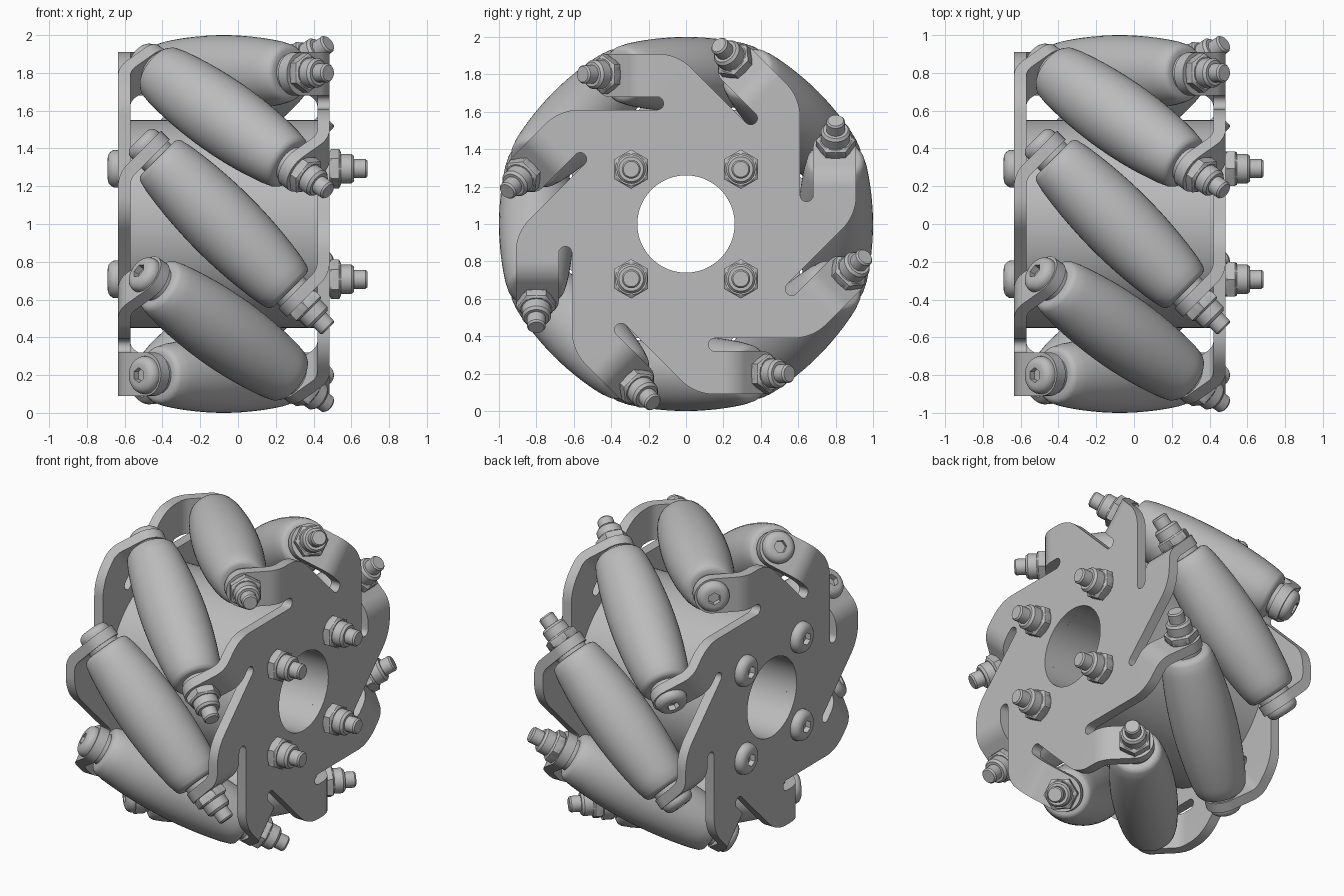
import bpy, bmesh
from math import sin, cos, tan, pi, radians, sqrt
from mathutils import Matrix, Vector

if "Cube" in bpy.data.objects:
    bpy.data.objects.remove(bpy.data.objects["Cube"], do_unlink=True)

gray = bpy.data.materials.new("plain_gray")
gray.use_nodes = True
gray.diffuse_color = (0.5, 0.5, 0.5, 1)
gray.node_tree.nodes["Principled BSDF"].inputs["Base Color"].default_value = (0.5, 0.5, 0.5, 1)

MID = -0.075         # middle of the wheel along its axle
RING = 0.8           # distance of roller centres from the axle
PLATE_X = 0.4525     # mid plane of the right plate
THICK = 0.065
EDGE, NECK, SLOT = 0.91, 0.61, 0.68   # arm outer edge, body edge, tab inner edge
BORE = 0.26


def finish(bm):
    """Clean a bmesh and turn it into a mesh with the gray material."""
    bmesh.ops.remove_doubles(bm, verts=bm.verts, dist=1e-4)
    bmesh.ops.recalc_face_normals(bm, faces=bm.faces)
    mesh = bpy.data.meshes.new("part")
    bm.to_mesh(mesh)
    bm.free()
    mesh.materials.append(gray)
    return mesh


def place(name, mesh, matrix=None):
    obj = bpy.data.objects.new(name, mesh)
    bpy.context.collection.objects.link(obj)
    obj.matrix_world = matrix or Matrix()
    return obj


def smooth(obj):
    bpy.ops.object.select_all(action='DESELECT')
    obj.select_set(True)
    bpy.context.view_layer.objects.active = obj
    bpy.ops.object.shade_smooth_by_angle(angle=radians(32))


def lathe(profile, segs=36, closed=False):
    """Spin (position, radius, shape) rows round local x; 'hex' rows are six-sided."""
    bm = bmesh.new()
    rings = []
    for t, r, *shape in profile:
        ring = []
        for i in range(segs):
            a = 2 * pi * i / segs
            k = cos(pi / 6) / cos(a % (pi / 3) - pi / 6) if shape else 1
            ring.append(bm.verts.new((t, r * k * sin(a), r * k * cos(a))))
        rings.append(ring)
    if closed:
        rings.append(rings[0])
    for p, q in zip(rings, rings[1:]):
        for i in range(segs):
            j = (i + 1) % segs
            bm.faces.new((p[i], p[j], q[j], q[i]))
    if not closed:
        bm.faces.new(rings[0])
        bm.faces.new(rings[-1])
    return finish(bm)


def nut(b):
    """Lock nut with a protruding bolt end, seated at position b."""
    return lathe([(b, .09), (b + .008, .105, 'hex'), (b + .05, .105, 'hex'), (b + .06, .085),
                  (b + .06, .078), (b + .115, .078), (b + .13, .066), (b + .13, .05),
                  (b + .19, .05), (b + .2, .042)])


def button_head(b):
    """Domed bolt head with a hex socket, seated at position b and facing -x."""
    dome = [(b - .012 - .043 * sin(a), .055 + .045 * cos(a))
            for a in (pi / 2 * i / 6 for i in range(7))]
    return lathe([(b, .1)] + dome + [(b - .055, .04, 'hex'), (b - .02, .04, 'hex')])


def sector(u, v, k, x):
    """Arm coordinates (tangential u, radial v) of arm k to world space."""
    a = k * pi / 4
    return Vector((x, v * cos(a) - u * sin(a), 1 + v * sin(a) + u * cos(a)))


def plate():
    """Slotted disc with eight bent tabs."""
    bm = bmesh.new()
    fold = 0.2
    bend = (0.253 - fold) / tan(pi / 8)
    hole, half = 0.389, (EDGE - SLOT) / 2
    vm = (EDGE + SLOT) / 2
    # rounded shoulder where the body edge meets the next arm
    rad = 0.25
    cu = EDGE - NECK * sqrt(2) + rad * tan(pi / 8)
    shoulder = [(cu - rad * sin(a), EDGE - rad + rad * cos(a))
                for a in (pi / 4 * (8 - i) / 8 for i in range(9))]
    # rounded slot end
    sr = (SLOT - NECK) / 2
    slot = [(0.155 - sr * sin(a), NECK + sr + sr * cos(a))
            for a in (pi * i / 10 for i in range(11))]
    outline = shoulder + [(fold, EDGE), (fold, SLOT)] + slot
    su, sv = shoulder[0]
    nxt = ((su + sv) / sqrt(2), (sv - su) / sqrt(2))
    start = Vector(nxt).normalized()
    # bore arc running back to the start of the sector
    arc = []
    for i in range(13):
        a = pi / 4 * i / 12
        arc.append((BORE * (start.x * cos(a) - start.y * sin(a)),
                    BORE * (start.x * sin(a) + start.y * cos(a))))
    outline += [nxt] + arc
    # tab rows: (u, x, half width) through the bend to the round end
    rows = [(fold + bend * sin(a), PLATE_X - bend * (1 - cos(a)), half)
            for a in (pi / 4 * i / 8 for i in range(9))]
    for i in range(11):
        b = pi / 2 * i / 10
        s = half * sin(b) / sqrt(2)
        rows.append((hole + s, PLATE_X - (hole + s - 0.253), half * cos(b)))
    for k in range(8):
        bm.faces.new([bm.verts.new(sector(u, v, k, PLATE_X)) for u, v in outline])
        pairs = [(bm.verts.new(sector(u, vm - w, k, x)), bm.verts.new(sector(u, vm + w, k, x)))
                 for u, x, w in rows]
        for (a, b), (c, d) in zip(pairs, pairs[1:]):
            bm.faces.new((a, b, d, c))
    return finish(bm)


# Side plates: the left one is the right one turned half round
turn = Matrix.Translation((2 * MID, 0, 0)) @ Matrix.Rotation(pi, 4, 'Z')
for name, m in (("right_plate", Matrix()), ("left_plate", turn)):
    obj = place(name, plate(), m)
    mod = obj.modifiers.new("thickness", 'SOLIDIFY')
    mod.thickness, mod.offset, mod.use_even_offset = THICK, 0, True
    bpy.context.view_layer.objects.active = obj
    bpy.ops.object.modifier_apply(modifier=mod.name)
    smooth(obj)

# Hub tube between the plates
inner = PLATE_X - THICK / 2
hub = lathe([(2 * MID - inner, BORE), (2 * MID - inner, .55), (inner, .55), (inner, BORE)],
            segs=96, closed=True)
smooth(place("hub", hub, Matrix.Translation((0, 0, 1))))

# Hub bolts
outer = PLATE_X + THICK / 2
hub_nut, hub_head = nut(outer), button_head(2 * MID - outer)
for y in (-.293, .293):
    for z in (-.293, .293):
        m = Matrix.Translation((0, y, 1 + z))
        smooth(place("hub_nut", hub_nut, m))
        smooth(place("hub_bolt_head", hub_head, m))

# Barrel rollers with end collars
END = 0.495
barrel = [(-.52, .1), (-END, .1)]
for i in range(-12, 13):
    t = END * i / 12
    if abs(i) == 12:
        barrel += [(t, .125), (t * .985, .142), (t * .95, .154)][::1 if i < 0 else -1]
    elif abs(i) < 11:
        barrel.append((t, .2 - .19 * t * t))
barrel += [(END, .1), (.52, .1)]
roller = lathe(barrel, segs=48)
seat = 0.55 + THICK / 2
roller_nut, roller_head = nut(seat), button_head(-seat)

for k in range(8):
    a = k * pi / 4
    radial = Vector((0, cos(a), sin(a)))
    axis = Vector((1, -sin(a), cos(a))).normalized()
    side = radial.cross(axis)
    m = Matrix((axis, side, radial)).transposed().to_4x4()
    m.translation = Vector((MID, 0, 1)) + RING * radial
    for name, mesh in (("roller", roller), ("roller_nut", roller_nut),
                       ("roller_bolt_head", roller_head)):
        smooth(place(name, mesh, m))
